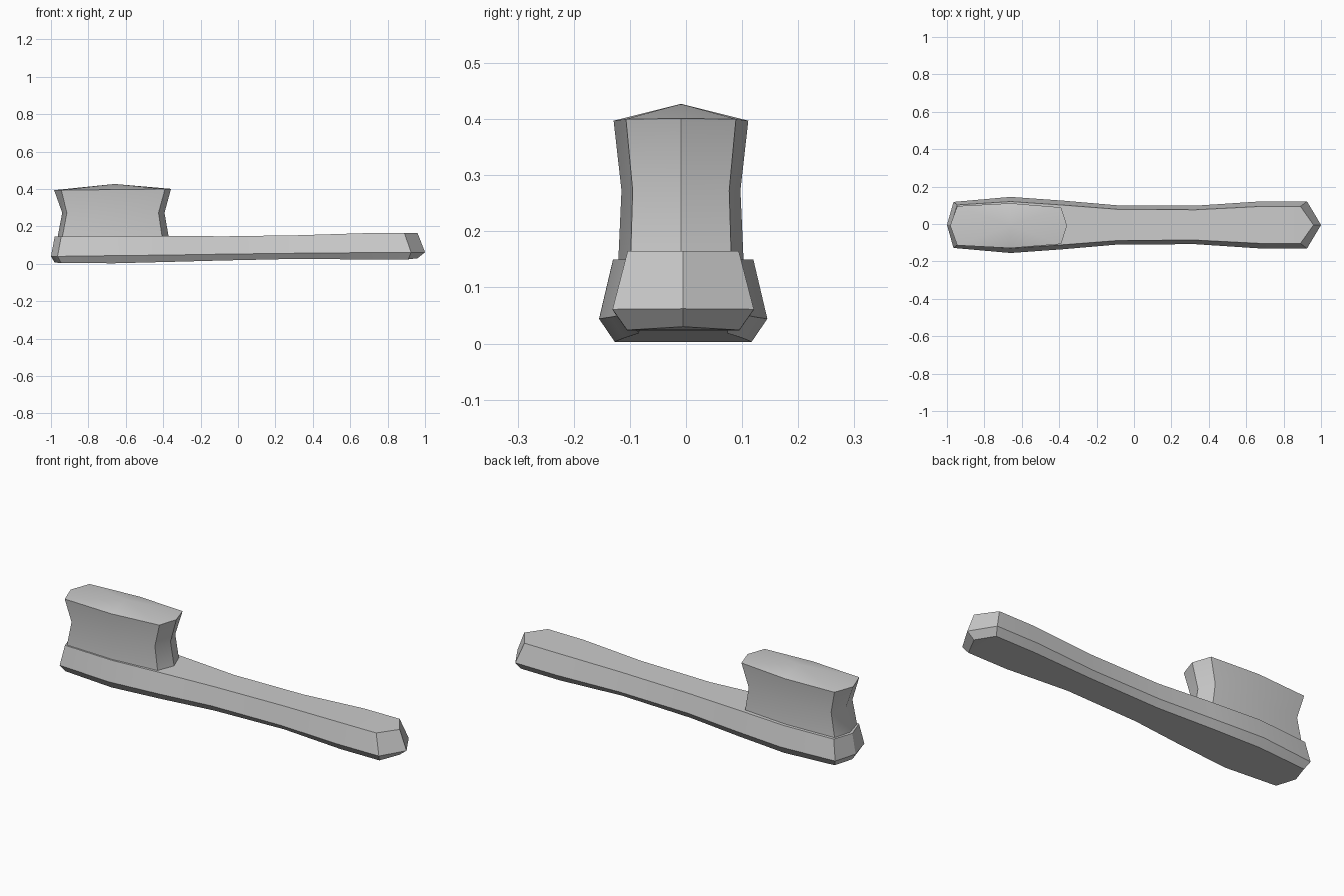
import bpy, bmesh
from math import radians

if "Cube" in bpy.data.objects:
    bpy.data.objects.remove(bpy.data.objects["Cube"])


def make_part(name, levels, y_mid, peak=None):
    """Loft outlines given as (x, half width, z) stations, pointed at both ends."""
    bm = bmesh.new()
    rings = []
    for stations in levels:
        near = [bm.verts.new((x, y_mid - w, z)) for x, w, z in stations]
        far = [bm.verts.new((x, y_mid + w, z)) for x, w, z in stations[1:-1]]
        rings.append((near, [near[0]] + far + [near[-1]]))
    loops = [near + far[-2:0:-1] for near, far in rings]

    # side walls
    for low, high in zip(loops, loops[1:]):
        n = len(low)
        for i in range(n):
            j = (i + 1) % n
            bm.faces.new((low[i], low[j], high[j], high[i]))

    # caps as strips across the width, or a fan rising to a peak
    def strip(near, far):
        for i in range(len(near) - 1):
            quad = (near[i], near[i + 1], far[i + 1], far[i])
            bm.faces.new(list(dict.fromkeys(quad)))

    strip(*rings[0])
    if peak:
        top = bm.verts.new(peak)
        loop = loops[-1]
        for i in range(len(loop)):
            bm.faces.new((loop[i], loop[(i + 1) % len(loop)], top))
    else:
        strip(*rings[-1])

    bmesh.ops.recalc_face_normals(bm, faces=bm.faces)
    mesh = bpy.data.meshes.new(name)
    bm.to_mesh(mesh)
    bm.free()
    obj = bpy.data.objects.new(name, mesh)
    bpy.context.collection.objects.link(obj)
    bpy.ops.object.select_all(action='DESELECT')
    obj.select_set(True)
    bpy.context.view_layer.objects.active = obj
    bpy.ops.object.shade_smooth_by_angle(angle=radians(30))
    return obj


# Handle: underside, widest line and upper face
make_part("brush_handle", [
    [(-0.98, 0, 0.007), (-0.945, 0.10, 0.004), (-0.66, 0.122, 0.003), (-0.38, 0.105, 0.01),
     (-0.08, 0.08, 0.018), (0.33, 0.078, 0.027), (0.68, 0.10, 0.023), (0.91, 0.10, 0.024), (0.96, 0, 0.03)],
    [(-1.0, 0, 0.04), (-0.965, 0.123, 0.04), (-0.66, 0.15, 0.044), (-0.38, 0.13, 0.047),
     (-0.08, 0.104, 0.052), (0.33, 0.103, 0.057), (0.68, 0.126, 0.06), (0.925, 0.126, 0.061), (1.0, 0, 0.062)],
    [(-0.98, 0, 0.145), (-0.945, 0.107, 0.146), (-0.66, 0.125, 0.15), (-0.38, 0.106, 0.15),
     (-0.08, 0.083, 0.147), (0.33, 0.081, 0.153), (0.68, 0.099, 0.164), (0.89, 0.099, 0.165), (0.96, 0, 0.165)],
], -0.005)

# Bristle block: waisted tuft with a low peaked top
make_part("bristle_block", [
    [(-0.965, 0, 0.14), (-0.94, 0.095, 0.14), (-0.66, 0.112, 0.14), (-0.405, 0.09, 0.14), (-0.37, 0, 0.14)],
    [(-0.94, 0, 0.273), (-0.915, 0.09, 0.273), (-0.66, 0.106, 0.273), (-0.425, 0.086, 0.273), (-0.393, 0, 0.273)],
    [(-0.983, 0, 0.394), (-0.945, 0.105, 0.394), (-0.66, 0.12, 0.397), (-0.39, 0.098, 0.40), (-0.358, 0, 0.401)],
], -0.009, peak=(-0.66, -0.009, 0.427))
